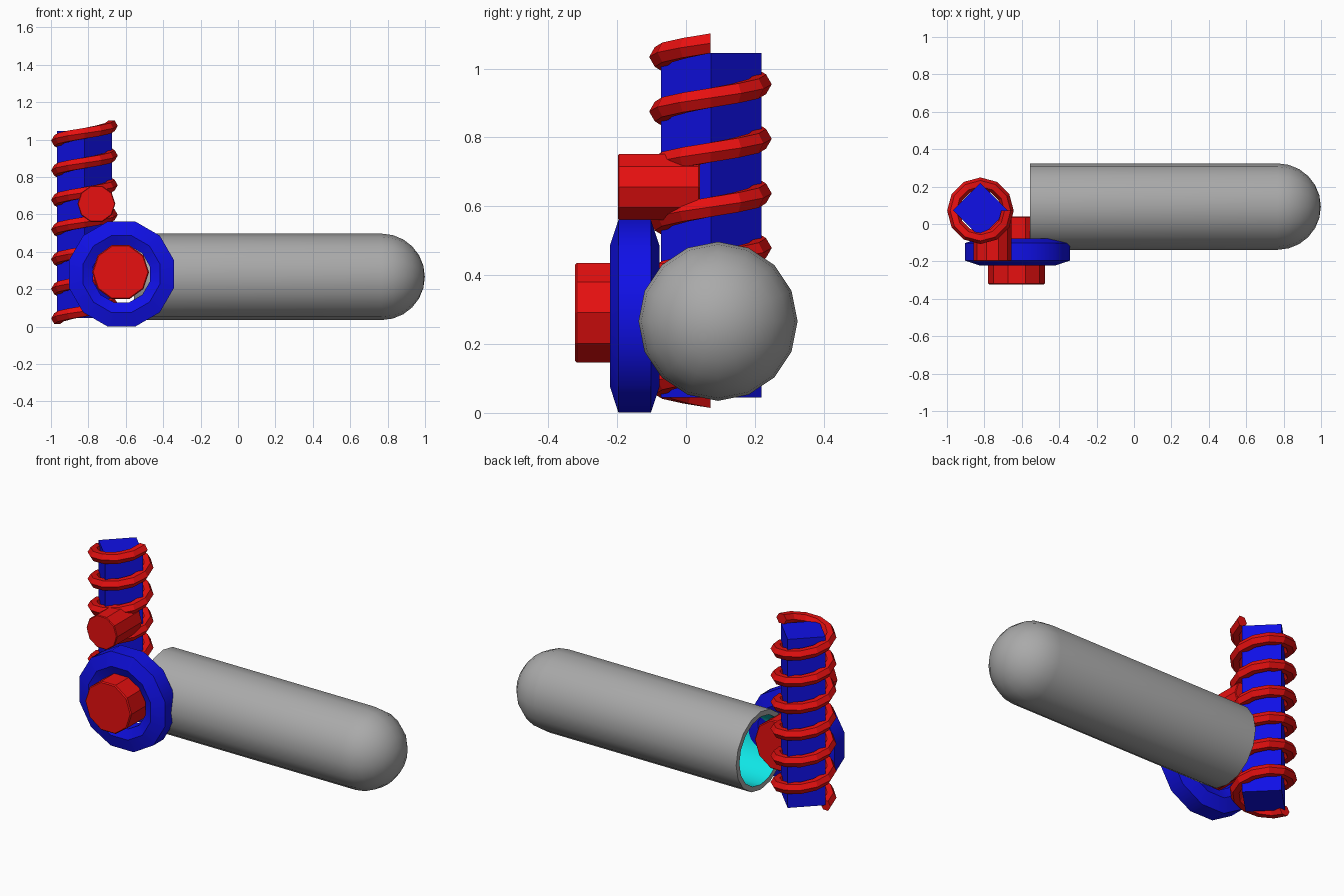
import bpy, bmesh
from math import sin, cos, pi, radians

if "Cube" in bpy.data.objects:
    bpy.data.objects.remove(bpy.data.objects["Cube"])


def material(name, color):
    m = bpy.data.materials.new(name)
    m.diffuse_color = (*color, 1)
    m.use_nodes = True
    m.node_tree.nodes["Principled BSDF"].inputs["Base Color"].default_value = m.diffuse_color
    return m


RED = material("red", (0.8, 0.005, 0.005))
BLUE = material("blue", (0.005, 0.005, 0.8))
CYAN = material("cyan", (0.005, 0.8, 0.8))
GREY = material("grey", (0.4, 0.4, 0.4))


def finish(name, bm, mats, loc=(0, 0, 0), rot=(0, 0, 0), smooth=None):
    bmesh.ops.remove_doubles(bm, verts=bm.verts, dist=1e-5)
    bmesh.ops.recalc_face_normals(bm, faces=bm.faces)
    mesh = bpy.data.meshes.new(name)
    bm.to_mesh(mesh)
    bm.free()
    for m in mats:
        mesh.materials.append(m)
    ob = bpy.data.objects.new(name, mesh)
    bpy.context.collection.objects.link(ob)
    ob.location, ob.rotation_euler = loc, rot
    if smooth:
        bpy.ops.object.select_all(action='DESELECT')
        ob.select_set(True)
        bpy.context.view_layer.objects.active = ob
        bpy.ops.object.shade_smooth_by_angle(angle=radians(smooth))
    return ob


def bridge(bm, rings, loop_rings=False, slot=lambda i: 0):
    """Quads between successive closed rings of vertices."""
    n = len(rings[0])
    for i in range(len(rings) - (0 if loop_rings else 1)):
        a, b = rings[i], rings[(i + 1) % len(rings)]
        for k in range(n):
            f = bm.faces.new((a[k], a[(k + 1) % n], b[(k + 1) % n], b[k]))
            f.material_index = slot(i)


def lathe(profile, sides, phase=0.0, closed=False, slot=lambda i: 0):
    """Revolve (radius, height) points about local z."""
    bm = bmesh.new()
    rings = [[bm.verts.new((r * cos(phase + 2 * pi * k / sides),
                            r * sin(phase + 2 * pi * k / sides), h))
              for k in range(sides)] for r, h in profile]
    bridge(bm, rings, closed, slot)
    return bm


# Round-nosed tube with a coloured lining
R, WALL, MOUTH, NOSE = 0.231, 0.03, -0.556, 0.768
STEPS = 6


def dome(radius):
    return [(radius * cos(pi / 2 * i / STEPS), NOSE + radius * sin(pi / 2 * i / STEPS))
            for i in range(STEPS + 1)]


inner = [(R - WALL, MOUTH)] + dome(R - WALL)
outer = [(R, MOUTH)] + dome(R)
profile = outer[::-1] + inner
bm = lathe(profile, 16, slot=lambda i: int(i >= len(outer)))
finish("tube", bm, [GREY, CYAN], (0, 0.093, 0.266), (0, pi / 2, 0), 30)

# Square post turned 45 degrees
bm = lathe([(0, 0), (0.146, 0), (0.146, 1.0), (0, 1.0)], 4)
finish("post", bm, [BLUE], (-0.821, 0.073, 0.045))

# Helical thread around the post
bm = bmesh.new()
PER_TURN, TURNS, PITCH = 12, 6.5, 0.1585
rings = []
for s in range(int(PER_TURN * TURNS) + 1):
    t = s / PER_TURN
    a = pi + 2 * pi * t
    ring = []
    for k in range(6):
        r = 0.145 + 0.033 * cos(pi * k / 3)
        ring.append(bm.verts.new((r * cos(a), r * sin(a),
                                  PITCH * t + 0.033 * sin(pi * k / 3))))
    rings.append(ring)
bridge(bm, rings)
bm.faces.new(rings[0])
bm.faces.new(rings[-1])
finish("thread", bm, [RED], (-0.821, 0.071, 0.043))

# Faceted collar ring on the front
bm = lathe([(0.29, -0.047), (0.29, 0.047), (0.212, 0.072),
            (0.157, 0.047), (0.157, -0.047), (0.212, -0.072)],
           12, pi / 12, closed=True)
finish("collar", bm, [BLUE], (-0.623, -0.149, 0.281), (pi / 2, 0, 0), 31)


# Ten-sided pins facing forward
def pin(name, x, z, r, front, back):
    length, b = back - front, 0.04 * r
    bm = lathe([(0, 0), (r - b, 0), (r, b), (r, length - b), (r - b, length), (0, length)], 10)
    finish(name, bm, [RED], (x, back, z), (pi / 2, 0, 0))


pin("upper_pin", -0.757, 0.656, 0.101, -0.198, 0.04)
pin("lower_pin", -0.628, 0.291, 0.152, -0.323, 0.04)
